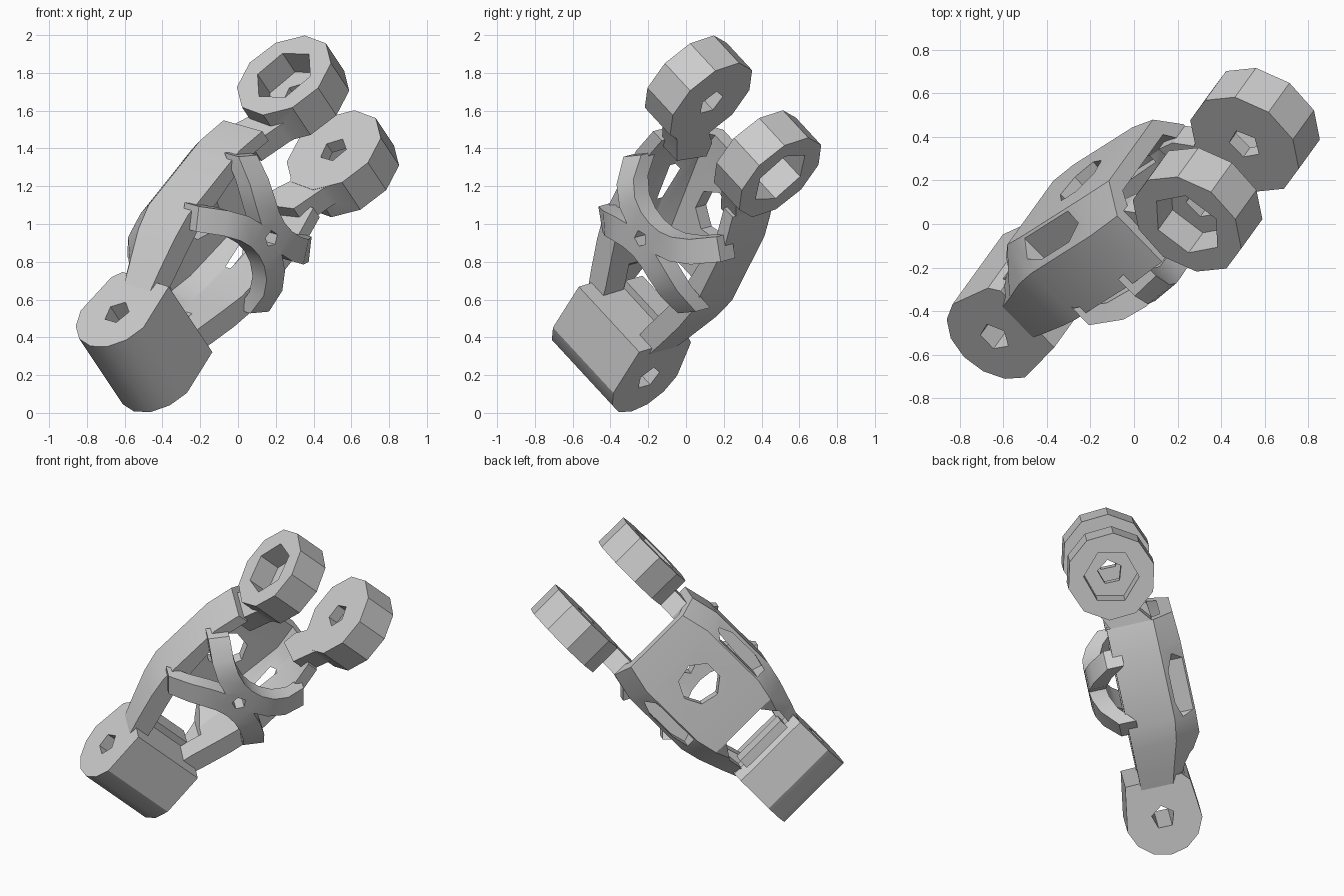
import bpy, bmesh
from math import sin, cos, pi, radians
from mathutils import Vector, Matrix

cube = bpy.data.objects.get("Cube")
if cube:
    bpy.data.objects.remove(cube, do_unlink=True)

grey = bpy.data.materials.new("plain grey")
grey.use_nodes = True
GREY = (0.6, 0.6, 0.6, 1)
grey.diffuse_color = GREY
grey.node_tree.nodes["Principled BSDF"].inputs["Base Color"].default_value = GREY

# Part frame: u along the hinge pin, v along the link, w towards the arched straps
pin = Vector((0.44, 0.61, -0.66)).normalized()
link = Vector((0.58, 0.367, 0.727))
link = (link - pin * link.dot(pin)).normalized()
face = pin.cross(link)
PLACE = Matrix.Translation((-0.525, -0.36, 0.36)) @ Matrix((pin, link, face)).transposed().to_4x4()


def loft(name, rings):
    """Closed solid through equal rings of (u, v, w) points."""
    bm = bmesh.new()
    loops = [[bm.verts.new(p) for p in ring] for ring in rings]
    n = len(loops[0])
    for a, b in zip(loops, loops[1:]):
        for i in range(n):
            j = (i + 1) % n
            bm.faces.new((a[i], a[j], b[j], b[i]))
    bm.faces.new(loops[0][::-1])
    bm.faces.new(loops[-1])
    bmesh.ops.recalc_face_normals(bm, faces=bm.faces)
    mesh = bpy.data.meshes.new(name)
    bm.to_mesh(mesh)
    bm.free()
    mesh.materials.append(grey)
    obj = bpy.data.objects.new(name, mesh)
    bpy.context.collection.objects.link(obj)
    return obj


def along_u(name, profile, u0, u1):
    return loft(name, [[(u, v, w) for v, w in profile] for u in (u0, u1)])


def along_w(name, profile, w0, w1):
    return loft(name, [[(u, v, w) for u, v in profile] for w in (w0, w1)])


def ngon(n, r, a=0.0, b=0.0, turn=0.0):
    return [(a + r * cos(turn + 2 * pi * i / n), b + r * sin(turn + 2 * pi * i / n)) for i in range(n)]


def combine(obj, other, operation):
    mod = obj.modifiers.new(operation.lower(), 'BOOLEAN')
    mod.operation = operation
    mod.solver = 'EXACT'
    mod.object = other
    bpy.context.view_layer.objects.active = obj
    bpy.ops.object.modifier_apply(modifier=mod.name)
    bpy.data.objects.remove(other, do_unlink=True)


parts = []

# Lower barrel: round below, square shoulder above, with a pad and a pin hole
outline = [(0.245 * cos(a), 0.245 * sin(a)) for a in [pi * (0.56 + 0.146 * i) for i in range(7)]]
outline += [(0.2, -0.215), (0.25, -0.17), (0.24, 0.195)]
barrel = along_u("lower_barrel", outline, -0.26, 0.265)
combine(barrel, along_u("pad", [(0.1, -0.19), (0.29, -0.19), (0.29, -0.06), (0.1, -0.06)], -0.18, 0.18), 'UNION')
combine(barrel, along_u("pin_hole", ngon(5, 0.075), -1, 1), 'DIFFERENCE')
parts.append(barrel)


# Channel-shaped body: side walls, chamfers and back plate
def channel(v, half, thick, side, back):
    wall, flat, front = half - thick, half - 0.115, 0.1
    right = [(half, front), (half, side), (flat, back)]
    inner = [(wall - 0.06, back + 0.08), (wall, side + 0.03), (wall, front)]
    outline = right + [(-u, w) for u, w in right[::-1]]
    outline += [(-u, w) for u, w in inner[::-1]] + inner
    return [(u, v, w) for u, w in outline]


body = loft("body_channel", [channel(0.14, 0.245, 0.11, -0.09, -0.17), channel(0.3, 0.3, 0.13, -0.13, -0.23),
                             channel(0.48, 0.355, 0.13, -0.18, -0.335), channel(0.62, 0.385, 0.12, -0.2, -0.34),
                             channel(1.09, 0.385, 0.075, -0.2, -0.34), channel(1.27, 0.345, 0.075, -0.2, -0.33)])
combine(body, along_w("round_window", ngon(7, 0.135, 0, 0.88), -0.5, -0.1), 'DIFFERENCE')
opening = [(-0.17, -0.1), (0.17, -0.1), (0.22, 0.36), (0.15, 0.48), (-0.15, 0.48), (-0.22, 0.36)]
combine(body, along_w("lower_opening", opening, -0.5, -0.05), 'DIFFERENCE')
slot = [(0.28, 0.64), (0.34, 0.62), (0.365, 0.72), (0.365, 0.93), (0.33, 1.03), (0.28, 0.98)]
for side in (-1, 1):
    combine(body, along_w("side_slot", [(side * u, v) for u, v in slot], -0.5, -0.13), 'DIFFERENCE')
parts.append(body)


# Two curved straps, back to back, that touch around a small hole in the middle
def strap(name, side):
    def centre(t):
        return Vector((0.015 + 0.375 * t, 0.86 + side * (0.05 + 0.18 * t * t), 0.15 + 0.14 * (1 - t ** 4)))

    rings = []
    low = Vector((0, 0, -0.11))
    for i in range(9):
        t = i / 4 - 1
        run = centre(t + 0.01) - centre(t - 0.01)
        across = Vector((-run.y, run.x, 0)).normalized() * 0.068
        mid = centre(t)
        rings.append([mid - across, mid + across, mid + across + low, mid - across + low])
    return loft(name, rings)


straps = strap("arched_straps", 1)
combine(straps, strap("lower_strap", -1), 'UNION')
combine(straps, along_w("centre_hole", ngon(5, 0.045, 0.01, 0.86), 0, 0.5), 'DIFFERENCE')
parts.append(straps)

# Pair of fork eyes, each with a neck, a wide outer socket and a small inner hole
EYE, SHIFT = 1.615, 0.025
neck = [(1.17, -0.2), (1.27, -0.19), (1.36, -0.12), (1.5, -0.22), (1.62, -0.2),
        (1.62, 0.2), (1.5, 0.22), (1.36, 0.12), (1.2, 0.04)]
for side, label in ((-1, "right"), (1, "left")):
    def across_eye(name, profile, near, far):
        return along_u(name, profile, SHIFT + side * near, SHIFT + side * far)

    eye = across_eye(label + "_fork_eye", ngon(10, 0.28, EYE, 0, -0.25), 0.19, 0.41)
    combine(eye, across_eye("neck", neck, 0.192, 0.32), 'UNION')
    combine(eye, across_eye("socket", ngon(6, 0.175, EYE, 0, 0.3), 0.26, 0.6), 'DIFFERENCE')
    combine(eye, across_eye("eye_hole", ngon(5, 0.08, EYE, 0), 0.1, 0.3), 'DIFFERENCE')
    parts.append(eye)

# Tilt every part into place and shade it
for obj in parts:
    obj.data.transform(PLACE)
    bpy.ops.object.select_all(action='DESELECT')
    obj.select_set(True)
    bpy.context.view_layer.objects.active = obj
    bpy.ops.object.shade_smooth_by_angle(angle=radians(28))
